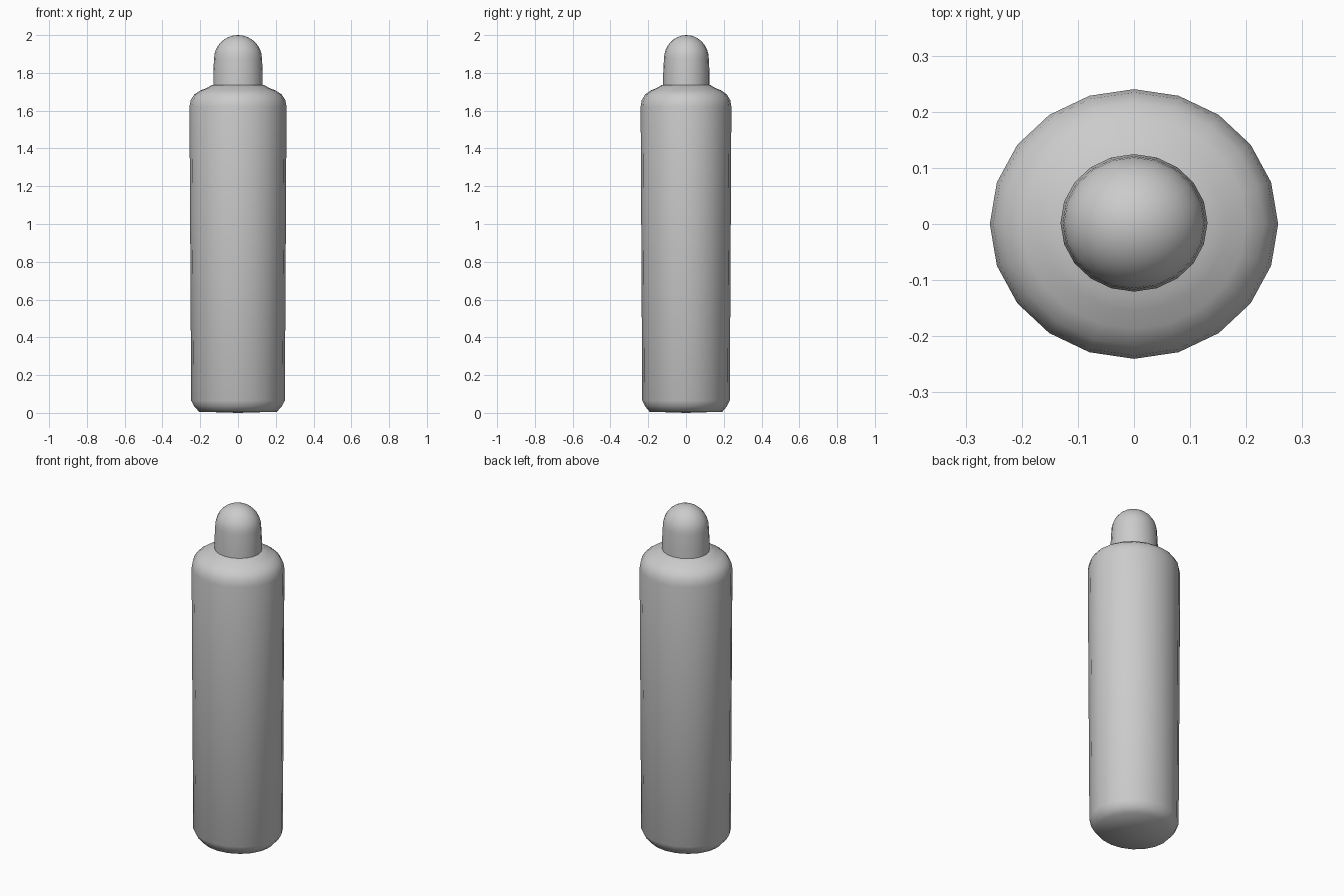
import bpy
import bmesh
from math import cos, sin, pi

if "Cube" in bpy.data.objects:
    bpy.data.objects.remove(bpy.data.objects["Cube"], do_unlink=True)

SIDES = 20
DEPTH_RATIO = 0.935  # the cross-section is slightly oval

grey = bpy.data.materials.new("plain_grey")
grey.use_nodes = True
colour = (0.6, 0.6, 0.6, 1)
grey.diffuse_color = colour
grey.node_tree.nodes["Principled BSDF"].inputs["Base Color"].default_value = colour


def lathe(name, profile, y_offset=0):
    """Turn (radius, height) points into an oval solid, capping open ends."""
    bm = bmesh.new()
    rings = []
    for radius, z in profile:
        if radius == 0:
            rings.append([bm.verts.new((0, y_offset, z))] * SIDES)
        else:
            angles = [2 * pi * i / SIDES for i in range(SIDES)]
            rings.append([bm.verts.new((radius * cos(a),
                                        radius * DEPTH_RATIO * sin(a) + y_offset, z))
                          for a in angles])
    for low, high in zip(rings, rings[1:]):
        for i in range(SIDES):
            j = (i + 1) % SIDES
            corners = list(dict.fromkeys((low[i], low[j], high[j], high[i])))
            bm.faces.new(corners)
    for face in bm.faces:
        face.smooth = True
    bmesh.ops.recalc_face_normals(bm, faces=bm.faces)
    mesh = bpy.data.meshes.new(name)
    bm.to_mesh(mesh)
    bm.free()
    mesh.materials.append(grey)
    obj = bpy.data.objects.new(name, mesh)
    bpy.context.collection.objects.link(obj)
    return obj


# Body with chamfered foot, faint taper and rounded shoulder
lathe("body", [(0, 0), (0.206, 0.006), (0.232, 0.035), (0.248, 0.065),
               (0.257, 1.62), (0.251, 1.655), (0.232, 1.685), (0.2, 1.707),
               (0.165, 1.72), (0.14, 1.735), (0, 1.74)])

# Neck with a domed cap
STEPS = 8
dome = [(0.127 * cos(pi / 2 * i / STEPS), 1.875 + 0.125 * sin(pi / 2 * i / STEPS))
        for i in range(STEPS)]
lathe("neck_cap", [(0.131, 1.70), (0.131, 1.80)] + dome + [(0, 2.0)], 0.002)
